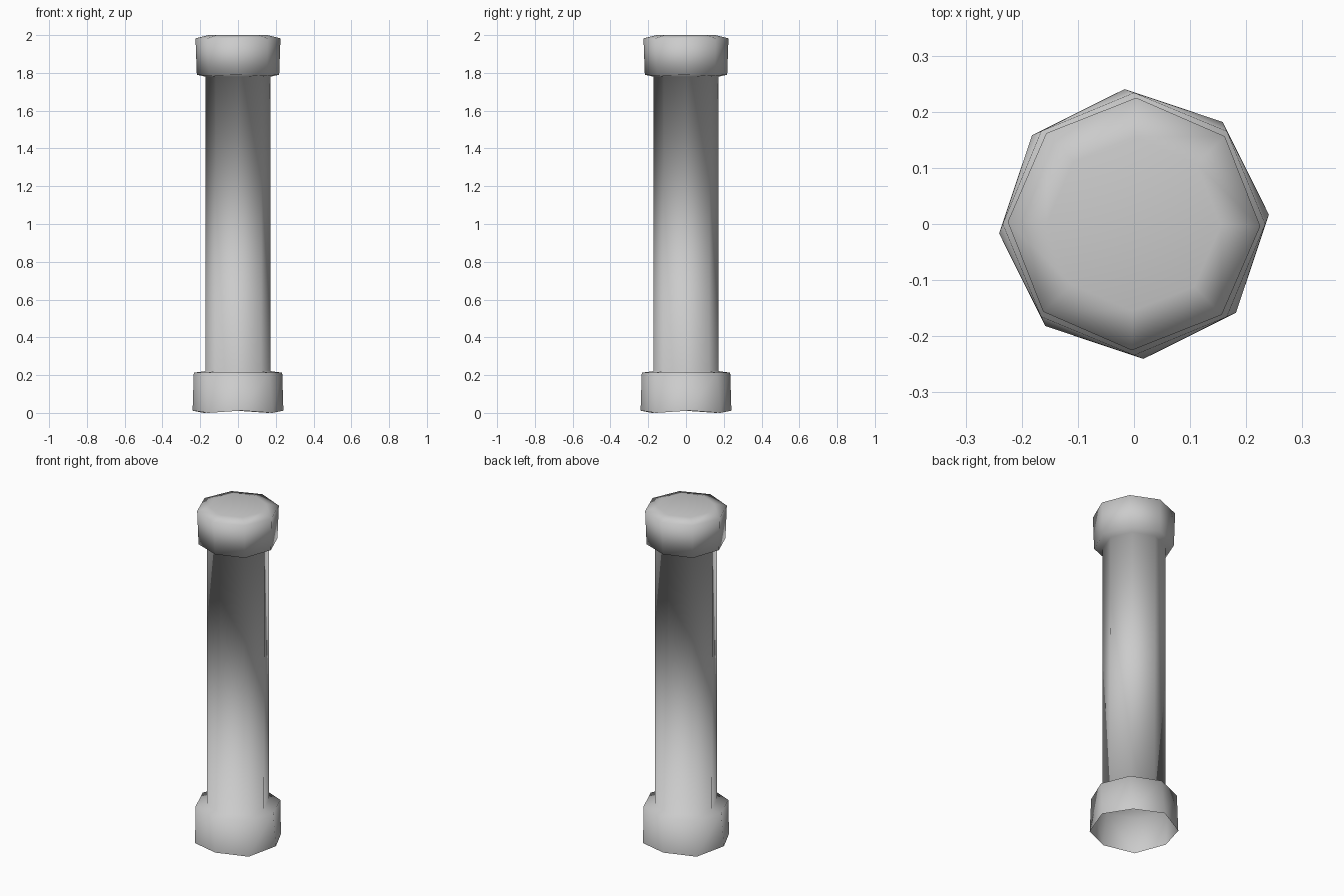
import bpy, bmesh, math

if "Cube" in bpy.data.objects:
    bpy.data.objects.remove(bpy.data.objects["Cube"])

SIDES = 8


def ring(bm, radius, z, turn=0.0, wobble=0.0):
    """One octagonal ring; alternate corners lift by wobble."""
    verts = []
    for i in range(SIDES):
        a = math.radians(turn) + 2 * math.pi * i / SIDES
        dz = wobble if i % 2 == 0 else 0.0
        verts.append(bm.verts.new((radius * math.cos(a), radius * math.sin(a), z + dz)))
    return verts


# Profile from foot to top: radius, height, turn in degrees, corner lift
profile = [
    (0.241, 0.000, 4, 0.012),    # foot, open underneath
    (0.234, 0.213, 0, 0.0),      # foot top edge
    (0.172, 0.221, 0, 0.0),      # shaft bottom
    (0.172, 1.780, 2, 0.0),      # shaft top
    (0.218, 1.785, 0, 0.005),    # cap underside edge
    (0.225, 1.983, -1, 0.0),     # cap shoulder
    (0.155, 2.000, -1, 0.0),     # cap top
]

bm = bmesh.new()
rings = [ring(bm, *p) for p in profile]
for low, high in zip(rings, rings[1:]):
    for i in range(SIDES):
        j = (i + 1) % SIDES
        bm.faces.new((low[i], low[j], high[j], high[i]))
bm.faces.new(rings[-1])

# Smooth over the whole post, as one continuous surface
for f in bm.faces:
    f.smooth = True

mesh = bpy.data.meshes.new("post")
bm.to_mesh(mesh)
bm.free()
post = bpy.data.objects.new("post", mesh)
bpy.context.collection.objects.link(post)
